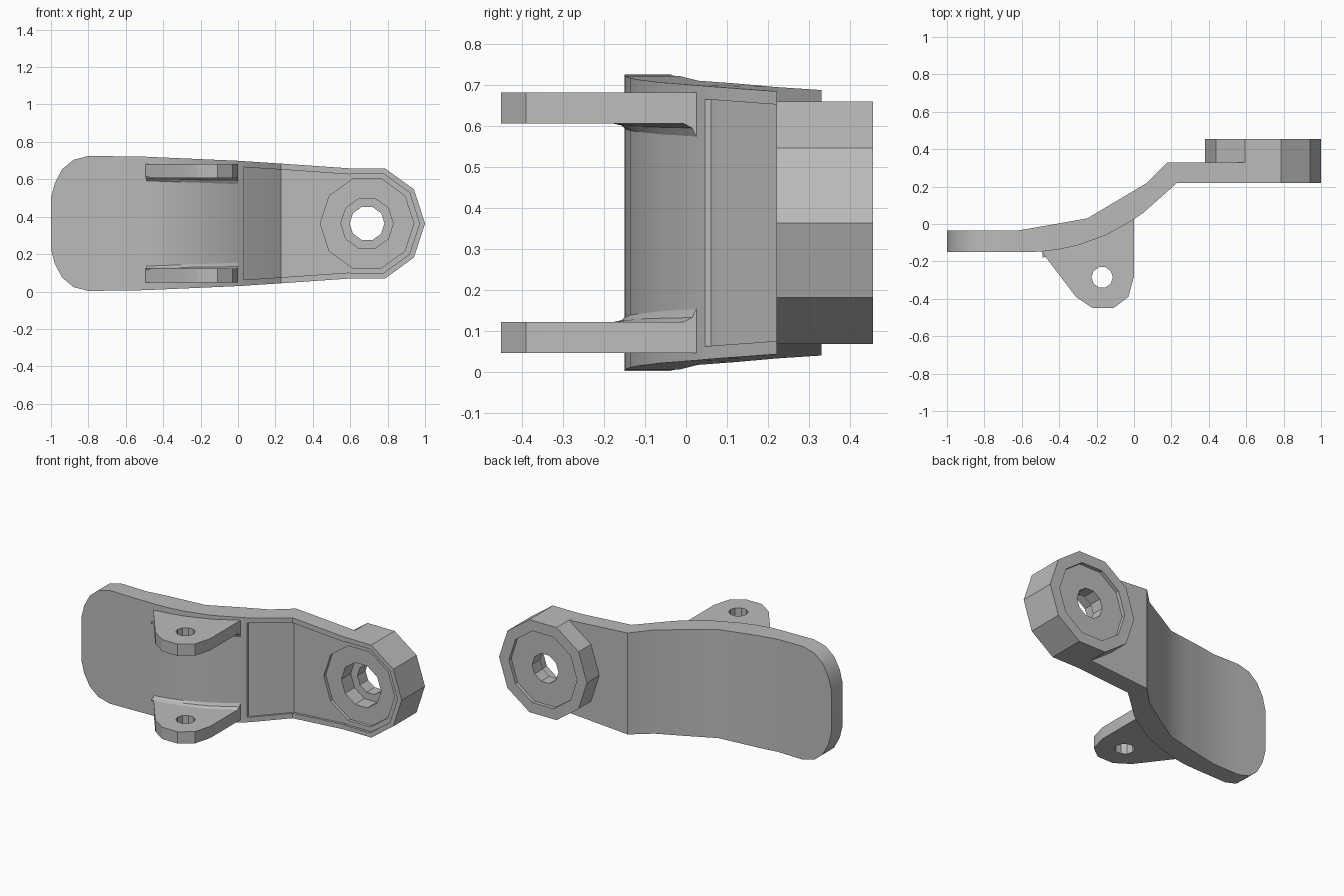
import bpy, bmesh, math

if "Cube" in bpy.data.objects:
    bpy.data.objects.remove(bpy.data.objects["Cube"])

GREY = bpy.data.materials.new("mid grey")
GREY.use_nodes = True
GREY.diffuse_color = (0.5, 0.5, 0.5, 1)
GREY.node_tree.nodes["Principled BSDF"].inputs["Base Color"].default_value = (0.5, 0.5, 0.5, 1)
ZC = 0.364                      # mid height of the whole lever
BX = 0.69                       # x of the pivot boss


def make(name, bm):
    bmesh.ops.recalc_face_normals(bm, faces=bm.faces)
    me = bpy.data.meshes.new(name)
    bm.to_mesh(me)
    bm.free()
    me.materials.append(GREY)
    ob = bpy.data.objects.new(name, me)
    bpy.context.collection.objects.link(ob)
    return ob


def loft(name, rings):
    """Skin a row of equal-sized point loops and cap both ends."""
    bm = bmesh.new()
    rows = [[bm.verts.new(p) for p in r] for r in rings]
    n = len(rows[0])
    for a, b in zip(rows, rows[1:]):
        for i in range(n):
            j = (i + 1) % n
            bm.faces.new((a[i], a[j], b[j], b[i]))
    bm.faces.new(rows[0])
    bm.faces.new(rows[-1][::-1])
    return make(name, bm)


def disc(name, r, y0, y1, sides=10):
    """Polygonal prism along y, centred on the pivot."""
    angs = [2 * math.pi * i / sides for i in range(sides)]
    return loft(name, [[(BX + r * math.cos(a), y, ZC + r * math.sin(a)) for a in angs]
                       for y in (y0, y1)])


def boolean(ob, other, op):
    """Apply a boolean and discard the helper."""
    mod = ob.modifiers.new(op, 'BOOLEAN')
    mod.operation, mod.solver, mod.object = op, 'EXACT', other
    dg = bpy.context.evaluated_depsgraph_get()
    dg.update()
    me = bpy.data.meshes.new_from_object(ob.evaluated_get(dg))
    ob.modifiers.clear()
    ob.data = me
    bpy.data.objects.remove(other)


def interp(x, pts):
    for (x0, v0), (x1, v1) in zip(pts, pts[1:]):
        if x <= x1:
            return v0 + (v1 - v0) * max(0, x - x0) / (x1 - x0)
    return pts[-1][1]


# Side outline: half height along the lever, with a rounded tail
OUTLINE = [(-1, .135), (-.98, .215), (-.94, .29), (-.88, .34), (-.8, .361),
           (-.5, .357), (0, .335), (.23, .32), (.6, .293)]
# Front and back curves of the plate
FRONT = [(-.62, -.15), (-.5, -.148), (-.4, -.136), (-.3, -.114), (-.15, -.06),
         (0, .025), (.05, .06), (.23, .22), (.62, .22)]
BACK = [(-.62, -.035), (-.5, -.014), (-.44, -.004), (-.38, .007), (-.25, .03),
        (-.09, .125), (.07, .22), (.18, .33), (.62, .33)]


def half(x):
    return interp(x, OUTLINE)


def section(xf, yf, xb, yb, inset=0):
    hf, hb = half(xf) - inset, half(xb) - inset
    return [(xf, yf, ZC - hf), (xf, yf, ZC + hf), (xb, yb, ZC + hb), (xb, yb, ZC - hb)]


# Curved plate
tail = [section(x, -.15, x, -.035) for x, h in OUTLINE[:5]]
body = [section(*f, *b) for f, b in zip(FRONT, BACK)]
lever = loft("lever_plate", tail + body)

# Pivot boss
boolean(lever, disc("boss", .31, .22, .455), 'UNION')

# Shallow panel on the front, leaving a thin rim
panel = [section(x, interp(x, FRONT) - .1, x, interp(x, FRONT) + .015, .032)
         for x in (.03, .05, .23, .62)]
boolean(lever, loft("panel_cut", panel), 'DIFFERENCE')

# Stepped bore through the boss, with a recess on each face
for r, y0, y1 in ((.28, .1, .235), (.25, .1, .255), (.14, .1, .35),
                  (.093, .1, .6), (.24, .432, .6)):
    boolean(lever, disc("bore_cut", r, y0, y1), 'DIFFERENCE')

# Two lugs with pin holes, mirrored about mid height
LUG = [(-.5, -.14), (-.31, -.39), (-.22, -.45), (-.11, -.45), (-.03, -.39),
       (0, -.28), (0, .028), (-.15, -.045), (-.3, -.1)]
PIN = [(-.17 + .057 * math.cos(math.tau * i / 10), -.285 + .057 * math.sin(math.tau * i / 10))
       for i in range(10)]
objects = [lever]
for side, label in ((1, "upper"), (-1, "lower")):
    lug = loft(label + "_lug", [[(x, y, ZC + side * d) for x, y in LUG] for d in (.242, .317)])
    pin = loft("pin_cut", [[(x, y, ZC + side * d) for x, y in PIN] for d in (.2, .4)])
    boolean(lug, pin, 'DIFFERENCE')
    # Small fillet where the lug meets the plate
    rings = []
    for x in (-.49, -.4, -.3, -.15, 0):
        y = interp(x, FRONT)
        w = .014 + .018 * (x + .49) / .49
        prof = [(y + .02, .25), (y - .032, .25), (y - .032, .242), (y - .01, .242 - w * .35),
                (y, .242 - w), (y + .02, .242 - w)]
        rings.append([(x, py, ZC + side * d) for py, d in prof])
    objects += [lug, loft(label + "_lug_fillet", rings)]

# Smooth shading with sharp edges kept
bpy.ops.object.select_all(action='DESELECT')
for ob in objects:
    ob.select_set(True)
bpy.context.view_layer.objects.active = lever
bpy.ops.object.shade_smooth_by_angle(angle=math.radians(30))
